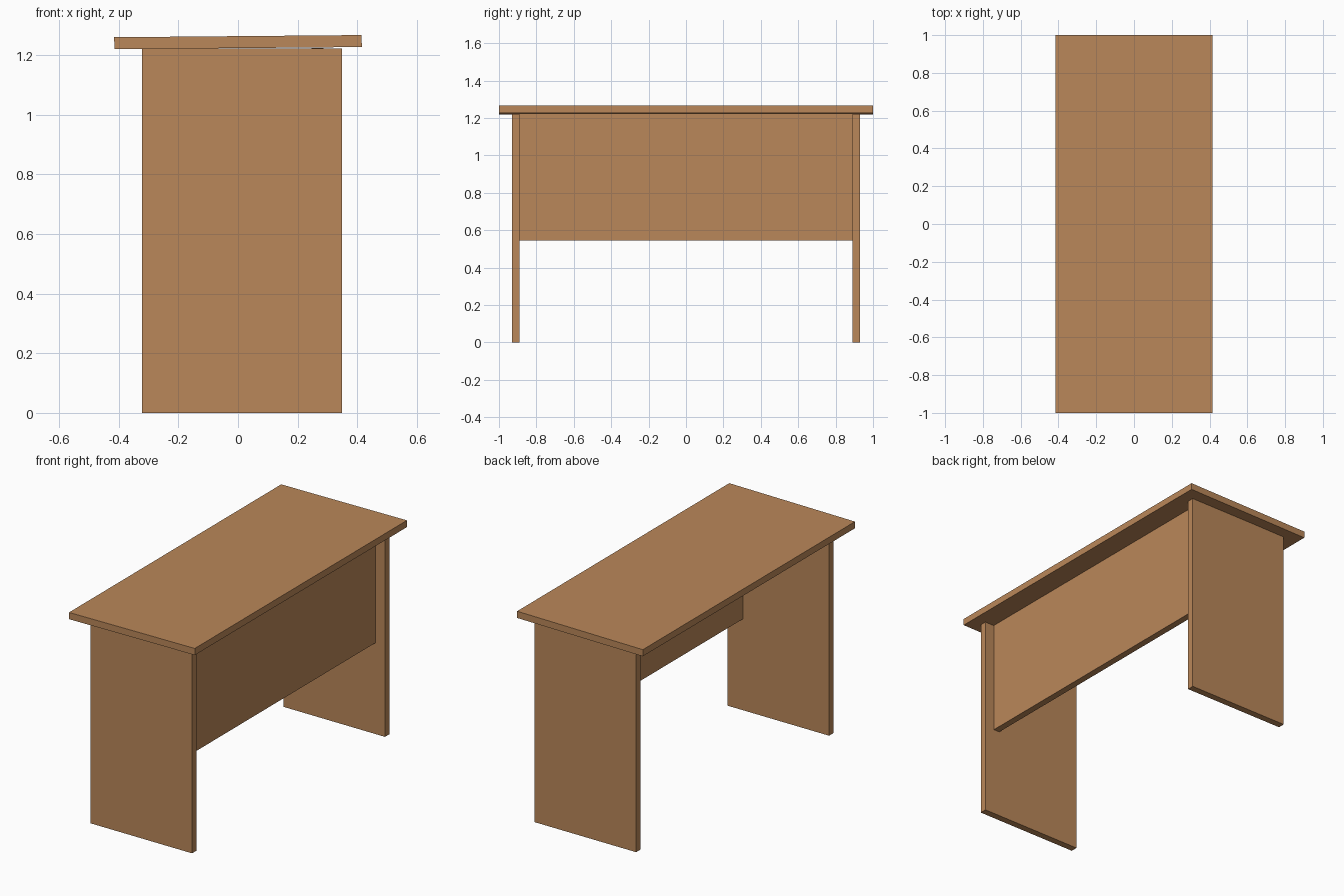
import bpy
import math

if "Cube" in bpy.data.objects:
    bpy.data.objects.remove(bpy.data.objects["Cube"])

wood = bpy.data.materials.new("warm wood")
wood.diffuse_color = (0.491, 0.242, 0.100, 1)
wood.use_nodes = True
wood.node_tree.nodes["Principled BSDF"].inputs["Base Color"].default_value = wood.diffuse_color


def board(name, low, high, tilt=0.0):
    """Box between two corners, optionally tilted about the y axis."""
    centre = [(a + b) / 2 for a, b in zip(low, high)]
    bpy.ops.mesh.primitive_cube_add(size=1, location=centre)
    obj = bpy.context.object
    obj.name = name
    for v in obj.data.vertices:
        for i in range(3):
            v.co[i] *= high[i] - low[i]
    obj.rotation_euler.y = tilt
    obj.data.materials.append(wood)
    return obj


# Desk top, very slightly higher on the right
board("desk_top", (-0.415, -1.0, 1.2235), (0.415, 1.0, 1.2635), math.radians(-0.5))

# Slab legs at both ends
for side, name in ((-1, "front_leg"), (1, "back_leg")):
    y0, y1 = sorted((side * 0.93, side * 0.889))
    board(name, (-0.322, y0, 0.0), (0.348, y1, 1.2225))

# Modesty panel between the legs, set in from the right edge
board("modesty_panel", (0.246, -0.889, 0.545), (0.286, 0.889, 1.2235))
